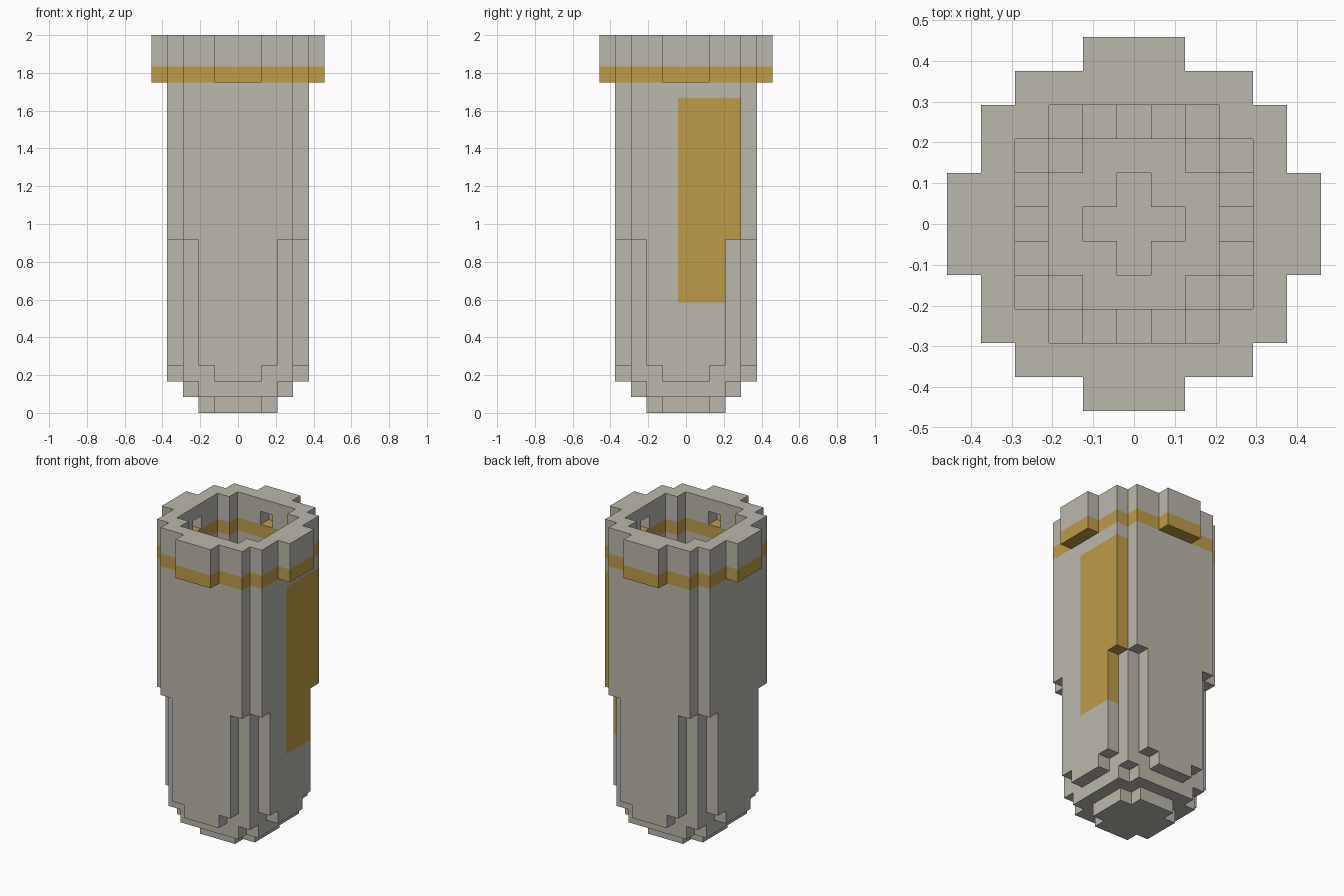
import bpy, bmesh
from mathutils import Vector

cube = bpy.data.objects.get("Cube")
if cube:
    bpy.data.objects.remove(cube, do_unlink=True)

CELL = 1 / 12      # edge of one block
TOP = 24           # height in blocks
SIDES = [Vector(d) for d in ((1, 0, 0), (-1, 0, 0), (0, 1, 0), (0, -1, 0), (0, 0, 1), (0, 0, -1))]

# Stepped cross-sections: (first layer, reach in y for each |x| column)
SECTIONS = [
    (0, (2, 2, 1)),              # foot
    (1, (3, 3, 3, 2)),           # foot step
    (2, (4, 4, 3, 3, 1)),        # shoulder step
    (3, (4, 4, 4, 3, 2)),        # lower body
    (11, (4, 4, 4, 4, 3)),       # upper body
    (21, (5, 5, 4, 4, 3, 1)),    # rim
]


def material(name, rgb):
    mat = bpy.data.materials.new(name)
    mat.use_nodes = True
    color = (*rgb, 1)
    mat.diffuse_color = color
    mat.node_tree.nodes["Principled BSDF"].inputs["Base Color"].default_value = color
    return mat


def inside(x, y, z):
    """Is this block within the outer shape?"""
    if not 0 <= z < TOP:
        return False
    reach = [r for start, r in SECTIONS if z >= start][-1]
    return abs(x) < len(reach) and abs(y) <= reach[abs(x)]


def hollow(x, y, z):
    """The cavity keeps a wall one block thick and is open at the top."""
    if z == TOP - 1:
        return abs(x) <= 3 and abs(y) <= 3 and abs(x) + abs(y) < 6
    near = (-1, 0, 1)
    return all(inside(x + i, y + j, z + k) for i in near for j in near for k in near)


def part_of(x, y, z):
    if z == 21:
        return "rim_band"
    if z > 21:
        return "rim"
    if x == 4 and 0 <= y <= 3 and 7 <= z < 20:
        return "side_panel"
    if z < 3:
        return "stepped_foot"
    return "lower_body" if z < 11 else "upper_body"


def build_part(name, cells, solid, mat):
    """Skin the exposed sides of the blocks and merge them into large flat faces."""
    bm = bmesh.new()
    for cell in cells:
        centre = Vector(cell) + Vector((0, 0, 0.5))
        for n in SIDES:
            if tuple(int(c) for c in Vector(cell) + n) in solid:
                continue
            u = Vector((n.y, n.z, n.x))
            v = n.cross(u)
            mid = centre + n / 2
            corners = [mid + (a * u + b * v) / 2 for a, b in ((-1, -1), (1, -1), (1, 1), (-1, 1))]
            bm.faces.new([bm.verts.new(c * CELL) for c in corners])
    bmesh.ops.remove_doubles(bm, verts=bm.verts, dist=CELL / 100)
    bmesh.ops.dissolve_limit(bm, angle_limit=0.01, verts=bm.verts, edges=bm.edges)
    mesh = bpy.data.meshes.new(name)
    bm.to_mesh(mesh)
    bm.free()
    mesh.materials.append(mat)
    bpy.context.collection.objects.link(bpy.data.objects.new(name, mesh))


grey = material("warm_grey", (0.497, 0.474, 0.418))
gold = material("dull_gold", (0.509, 0.332, 0.065))

span = range(-5, 6)
solid = {(x, y, z) for x in span for y in span for z in range(TOP)
         if inside(x, y, z) and not hollow(x, y, z)}

parts = {}
for cell in sorted(solid):
    parts.setdefault(part_of(*cell), []).append(cell)
for name, cells in parts.items():
    build_part(name, cells, solid, gold if name in ("rim_band", "side_panel") else grey)
